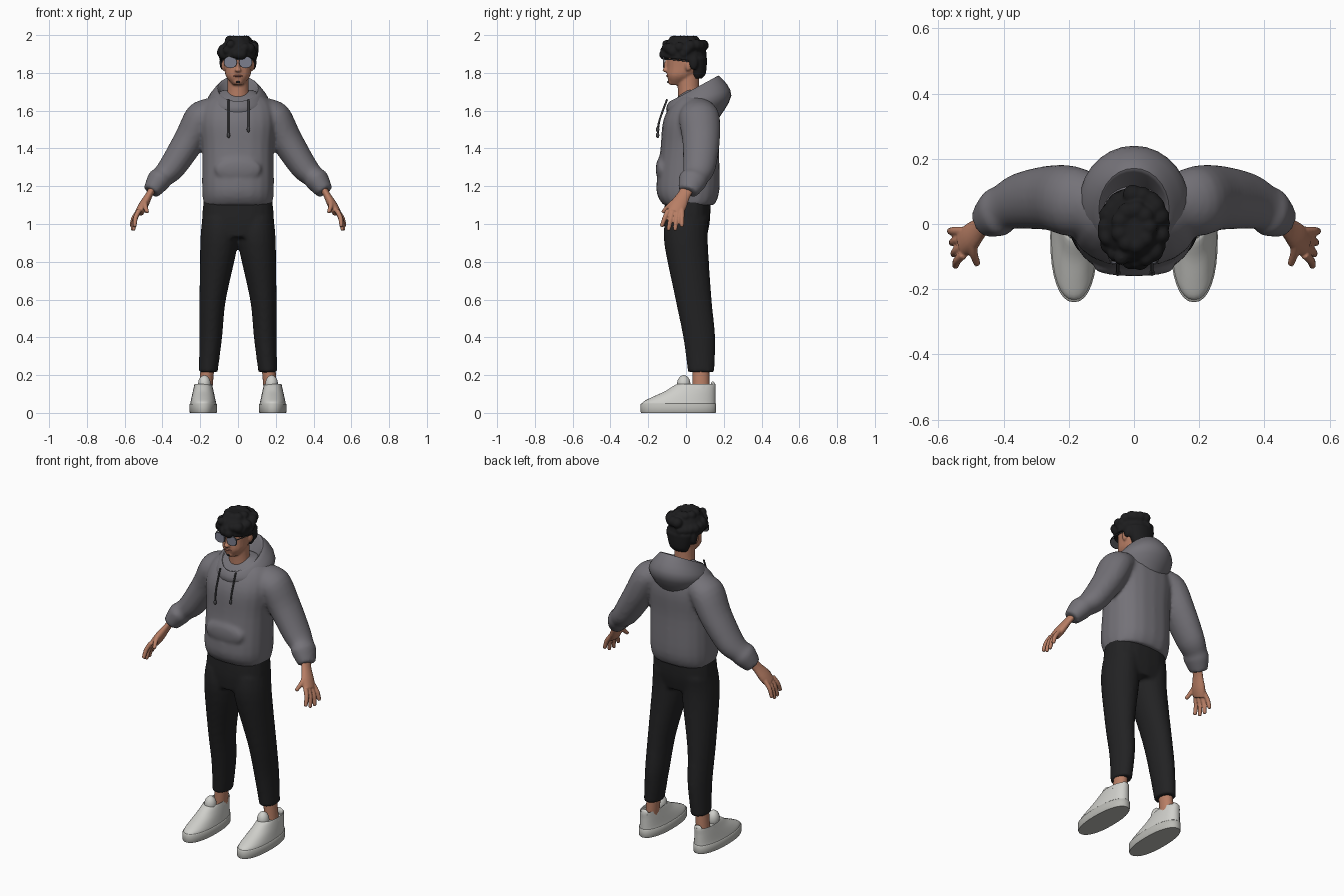
import bpy, bmesh, math, random
from mathutils import Vector, Matrix

random.seed(4)
if "Cube" in bpy.data.objects:
    bpy.data.objects.remove(bpy.data.objects["Cube"])


def material(name, *rgb):
    mat = bpy.data.materials.new(name)
    mat.use_nodes = True
    mat.diffuse_color = (*rgb, 1)
    shader = mat.node_tree.nodes["Principled BSDF"]
    shader.inputs["Base Color"].default_value = (*rgb, 1)
    shader.inputs["Roughness"].default_value = 0.8
    return mat


skin = material("skin", .48, .21, .13)
lip_red = material("lip", .3, .11, .08)
black_hair = material("black hair", .012, .012, .013)
fleece = material("grey fleece", .175, .168, .188)
dark_cord = material("dark cord", .06, .06, .065)
black_cotton = material("black cotton", .016, .016, .017)
leather = material("off white leather", .62, .62, .59)
rubber = material("sole rubber", .5, .5, .47)
glass = material("blue grey lens", .2, .21, .27)


# Ring makers: every ring is (centre, half axis u, half axis v)
def flat(y, z, width, depth, x=0):
    return Vector((x, y, z)), Vector((width, 0, 0)), Vector((0, depth, 0))


def tilted(front_y, front_z, back_y, back_z, width):
    front, back = Vector((0, front_y, front_z)), Vector((0, back_y, back_z))
    return (front + back) / 2, Vector((width, 0, 0)), (back - front) / 2


def upright(x, y, z, radius):
    return Vector((x, y, z)), Vector((radius, 0, 0)), Vector((0, 0, radius * .9))


def tube(*points, stretch=1):
    """Rings square to a path of (x, y, z, radius)."""
    centres = [Vector(point[:3]) for point in points]
    last = len(centres) - 1
    rings = []
    for i, point in enumerate(points):
        along = (centres[min(i + 1, last)] - centres[max(i - 1, 0)]).normalized()
        side = Vector((0, 0, 1) if abs(along.y) > .9 else (0, 1, 0))
        side = (side - along * side.dot(along)).normalized()
        rings.append((centres[i], side.cross(along) * point[3], side * point[3] * stretch))
    return rings


def ease(a, b, c, d, t):
    return (b + (c - a) * (t / 2) + (2 * a - 5 * b + 4 * c - d) * (t * t / 2)
            + (3 * b - a - 3 * c + d) * (t ** 3 / 2))


def power(value, exponent):
    return math.copysign(abs(value) ** exponent, value)


def loft(bm, rows, square=2, sides=20, steps=4, mirror=False):
    """Skin superellipse rings, eased between rows, and cap both ends."""
    last = len(rows) - 1
    rings = []
    for i in range(last):
        near = [rows[max(0, min(last, i + offset))] for offset in (-1, 0, 1, 2)]
        for step in range(steps):
            rings.append([ease(*parts, step / steps) for parts in zip(*near)])
    rings.append(rows[-1])
    angles = [math.tau * j / sides for j in range(sides)]
    for flip in ((1, -1) if mirror else (1,)):
        loops = []
        for centre, u, v in rings:
            points = [centre + u * power(math.cos(a), 2 / square)
                      + v * power(math.sin(a), 2 / square) for a in angles]
            loops.append([bm.verts.new((p.x * flip, p.y, p.z)) for p in points])
        for low, high in zip(loops, loops[1:]):
            for j in range(sides):
                k = (j + 1) % sides
                bm.faces.new((low[j], low[k], high[k], high[j]))
        bm.faces.new(loops[0])
        bm.faces.new(loops[-1])


def ball(bm, centre, size, mirror=False):
    x, y, z = centre
    for flip in ((1, -1) if mirror else (1,)):
        place = Matrix.Translation((x * flip, y, z)) @ Matrix.Diagonal((*size, 1))
        bmesh.ops.create_icosphere(bm, subdivisions=3, radius=1, matrix=place)


def finish(bm, name, mat, voxel=0, soften=3):
    """Make the object; a voxel size fuses its overlapping pieces."""
    bmesh.ops.recalc_face_normals(bm, faces=bm.faces)
    mesh = bpy.data.meshes.new(name)
    bm.to_mesh(mesh)
    bm.free()
    mesh.materials.append(mat)
    mesh.polygons.foreach_set("use_smooth", [True] * len(mesh.polygons))
    mesh.set_sharp_from_angle(angle=math.radians(50))
    obj = bpy.data.objects.new(name, mesh)
    bpy.context.collection.objects.link(obj)
    if voxel:
        fuse = obj.modifiers.new("fuse", 'REMESH')
        fuse.mode, fuse.voxel_size, fuse.use_smooth_shade = 'VOXEL', voxel, True
        smooth = obj.modifiers.new("soften", 'SMOOTH')
        smooth.factor, smooth.iterations = .5, soften


# Hoodie body with sleeves, gathered cuffs and front pocket
bm = bmesh.new()
loft(bm, [flat(.015, 1.1, .18, .135), flat(.01, 1.18, .19, .167), flat(.02, 1.4, .19, .155),
          flat(.03, 1.55, .2, .15), flat(.045, 1.65, .17, .11), flat(.05, 1.71, .08, .05)],
     square=2.4)
loft(bm, tube((.11, .06, 1.61, .07), (.19, .07, 1.565, .09), (.26, .08, 1.44, .083),
              (.35, .07, 1.3, .072), (.4, .05, 1.25, .06), (.42, .035, 1.23, .064),
              (.46, .01, 1.17, .045), stretch=1.2), mirror=True)
ball(bm, (0, -.135, 1.29), (.125, .025, .065))
finish(bm, "hoodie_body", fleece, voxel=.011, soften=5)

# Hood folded behind the neck
bm = bmesh.new()
loft(bm, [tilted(-.09, 1.56, .16, 1.54, .13), tilted(-.105, 1.61, .24, 1.68, .167),
          tilted(-.085, 1.65, .18, 1.78, .115), tilted(-.07, 1.63, .15, 1.76, .095),
          tilted(-.05, 1.6, .1, 1.66, .07)], sides=28)
finish(bm, "hood", fleece)

# Drawstrings with round tips
bm = bmesh.new()
thin = .005
for x, low in ((.055, 1.5), (-.05, 1.47)):
    loft(bm, tube((x, -.1, 1.66, thin), (x, -.14, 1.55, thin), (x, -.15, low, thin)), sides=8)
    ball(bm, (x, -.15, low), (.009, .009, .015))
finish(bm, "drawstrings", dark_cord)

# Trousers
bm = bmesh.new()
loft(bm, [flat(0, .93, .17, .11), flat(.005, 1.02, .19, .122), flat(.01, 1.14, .18, .12)],
     square=2.5)
loft(bm, [flat(.08, .215, .05, .07, x=.158), flat(.07, .4, .06, .085, x=.144),
          flat(.04, .6, .07, .096, x=.134), flat(0, .9, .1, .116, x=.1),
          flat(.005, 1.03, .09, .115, x=.1)], mirror=True)
finish(bm, "trousers", black_cotton, voxel=.011)

# Head with neck, nose, ears and chin
bm = bmesh.new()
loft(bm, [flat(-.05, 1.735, .025, .03), flat(-.03, 1.78, .063, .07), flat(-.01, 1.83, .073, .09),
          flat(0, 1.92, .078, .095), flat(0, 1.96, .055, .065)], square=2.2)
loft(bm, [flat(.03, 1.59, .075, .07), flat(.015, 1.7, .058, .058), flat(.01, 1.8, .055, .06)])
ball(bm, (0, -.1, 1.84), (.01, .016, .035))
ball(bm, (0, -.108, 1.815), (.018, .018, .011))
ball(bm, (0, -.078, 1.752), (.024, .018, .016))
ball(bm, (.077, .012, 1.84), (.011, .019, .03), mirror=True)
finish(bm, "head", skin, voxel=.006, soften=2)

bm = bmesh.new()
ball(bm, (0, -.096, 1.784), (.024, .009, .006))
finish(bm, "lips", lip_red)

bm = bmesh.new()
ball(bm, (0, -.094, 1.752), (.01, .006, .006))
finish(bm, "chin_beard", black_hair)

# Hair: domed cap, nape, sideburns and loose tufts
bm = bmesh.new()
dome = []
for i in range(6):
    rise = i * math.pi / 12
    spread = math.cos(rise) ** .7
    height = 1.88 + .118 * math.sin(rise)
    dome.append(tilted(-.01 - .12 * spread, height, -.01 + .12 * spread,
                       height - .025 * spread, .1 * spread))
loft(bm, dome)
loft(bm, [flat(.062, 1.77, .048, .022), flat(.064, 1.8, .064, .042), flat(.06, 1.88, .085, .052)])
ball(bm, (.082, .04, 1.855), (.016, .024, .04), mirror=True)
for i in range(26):
    turn = i * 2.4
    size = random.uniform(.022, .032)
    ball(bm, (.084 * math.cos(turn), .102 * math.sin(turn) - .012, random.uniform(1.895, 1.955)),
         (size, size, size))
for i in range(9):
    turn = i * math.tau / 9
    ball(bm, (.045 * math.cos(turn), .055 * math.sin(turn) - .01, 1.972), (.028, .028, .026))
finish(bm, "hair", black_hair, voxel=.007, soften=2)

# Glasses: rims and lenses are thin plates, then bridge and temples
for name, mat, radius, front in (("glasses_rims", dark_cord, .034, -.118),
                                 ("glasses_lenses", glass, .031, -.121)):
    bm = bmesh.new()
    loft(bm, [upright(.04, y, 1.857, radius) for y in (front, front + .004)],
         square=2.5, sides=24, steps=1, mirror=True)
    finish(bm, name, mat)
bm = bmesh.new()
wire = .003
loft(bm, tube((-.012, -.117, 1.87, wire), (.012, -.117, 1.87, wire)), sides=8)
loft(bm, tube((.072, -.114, 1.87, wire), (.083, -.07, 1.87, wire), (.084, .015, 1.86, wire)),
     sides=8, mirror=True)
finish(bm, "glasses_arms", dark_cord)

# Hands: palm, four fanned fingers and a thumb
bm = bmesh.new()
loft(bm, tube((.445, .015, 1.2, .02), (.47, -.01, 1.155, .019), (.5, -.04, 1.1, .025),
              (.523, -.06, 1.06, .023), stretch=1.8), mirror=True)
fingers = [(Vector((.49, -.05, 1.13)), Vector((.48, -.125, 1.06)))]
for i in range(4):
    knuckle = Vector((.522, .024 * i - .093, 1.075))
    tip = Vector((.548 + .006 * i, .036 * i - .13, .955 + .02 * abs(i - 1.5)))
    fingers.append((knuckle, tip))
for base, tip in fingers:
    bend = (base + tip) / 2 + Vector((.007, 0, .004))
    loft(bm, tube((*base, .0135), (*bend, .013), (*tip.lerp(bend, .15), .011), (*tip, .007)),
         sides=10, mirror=True)
finish(bm, "hands", skin, voxel=.005, soften=2)

# Ankles
bm = bmesh.new()
loft(bm, [flat(.08, .08, .036, .046, x=.175), flat(.078, .26, .036, .044, x=.16)], mirror=True)
finish(bm, "ankles", skin)


# Shoes: footprint rings narrow as they rise up the instep
def footprint(front, z, back=.156):
    return flat((front + back) / 2, z, .08 - z * .22, (back - front) / 2, x=.184)


bm = bmesh.new()
loft(bm, [footprint(-.236, .04), footprint(-.225, .06), footprint(-.18, .083),
          footprint(-.11, .115), footprint(-.045, .153), footprint(-.02, .13, back=.135)],
     square=2.25, sides=32, mirror=True)
ball(bm, (.178, -.012, .15), (.034, .036, .05), mirror=True)
ball(bm, (.182, .142, .145), (.026, .012, .022), mirror=True)
finish(bm, "shoe_uppers", leather)

# Soles
bm = bmesh.new()
half_length, half_width = .2, .073
loft(bm, [flat(-.04, z, half_width - inset, half_length - inset, x=.184)
          for z, inset in ((0, .003), (.006, 0), (.046, 0), (.05, .004))],
     square=2.25, sides=32, steps=1, mirror=True)
finish(bm, "shoe_soles", rubber)
